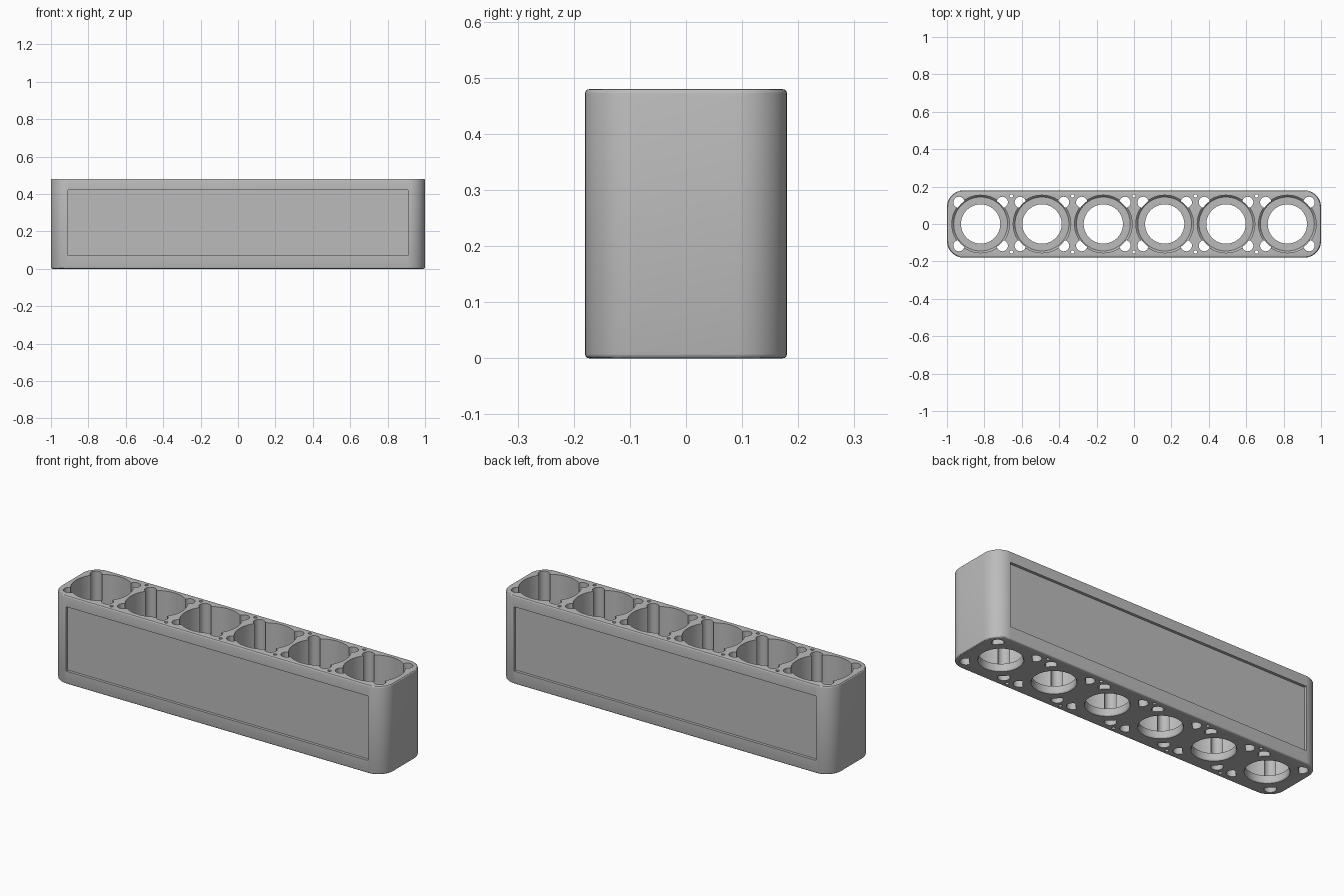
import bpy, bmesh, math

cube = bpy.data.objects.get("Cube")
if cube:
    bpy.data.objects.remove(cube, do_unlink=True)

LENGTH, DEPTH, HEIGHT = 2.0, 0.36, 0.48
PITCH, FLOOR = 0.328, 0.04
centres = [(i - 2.5) * PITCH for i in range(6)]

grey = bpy.data.materials.new("plain grey")
grey.use_nodes = True
colour = (0.5, 0.5, 0.5, 1)
grey.diffuse_color = colour
grey.node_tree.nodes["Principled BSDF"].inputs["Base Color"].default_value = colour


def make(name, bm):
    bmesh.ops.recalc_face_normals(bm, faces=bm.faces)
    mesh = bpy.data.meshes.new(name)
    bm.to_mesh(mesh)
    bm.free()
    obj = bpy.data.objects.new(name, mesh)
    bpy.context.collection.objects.link(obj)
    return obj


def add_box(bm, centre, size):
    verts = bmesh.ops.create_cube(bm, size=1)["verts"]
    bmesh.ops.scale(bm, vec=size, verts=verts)
    bmesh.ops.translate(bm, vec=centre, verts=verts)


def lathes(name, profile, places, sides):
    """Closed turned solid of (radius, z) points, repeated at each place."""
    bm = bmesh.new()
    for cx, cy in places:
        rings = []
        for r, z in profile:
            angles = [2 * math.pi * k / sides for k in range(sides)]
            rings.append([bm.verts.new((cx + r * math.cos(a), cy + r * math.sin(a), z))
                          for a in angles])
        for low, high in zip(rings, rings[1:]):
            for k in range(sides):
                n = (k + 1) % sides
                bm.faces.new((low[k], low[n], high[n], high[k]))
        bm.faces.new(rings[0][::-1])
        bm.faces.new(rings[-1])
    return make(name, bm)


def cut(target, cutter):
    """Subtract the cutter for good and throw it away."""
    mod = target.modifiers.new("cut", "BOOLEAN")
    mod.operation, mod.solver, mod.object = "DIFFERENCE", "EXACT", cutter
    graph = bpy.context.evaluated_depsgraph_get()
    mesh = bpy.data.meshes.new_from_object(target.evaluated_get(graph))
    target.modifiers.clear()
    target.data = mesh
    bpy.data.objects.remove(cutter, do_unlink=True)


# Block with round upright corners and softened top and bottom rims
bm = bmesh.new()
add_box(bm, (0, 0, HEIGHT / 2), (LENGTH, DEPTH, HEIGHT))
upright = [e for e in bm.edges if abs(e.verts[0].co.z - e.verts[1].co.z) > 0.1]
bmesh.ops.bevel(bm, geom=upright, offset=0.09, segments=12, profile=0.5, affect="EDGES")
rims = [e for e in bm.edges if abs(e.verts[0].co.z - e.verts[1].co.z) < 0.01]
bmesh.ops.bevel(bm, geom=rims, offset=0.008, segments=3, profile=0.5, affect="EDGES")
block = make("holder_block", bm)

# Shallow label panels on the front and back
bm = bmesh.new()
for side in (-1, 1):
    add_box(bm, (0, side * 0.215, 0.245), (1.82, 0.1, 0.35))
cut(block, make("panel_cutter", bm))

# Four corner channels around each pocket, kept clear of the floor ring
channel_places = [(x + sx * 0.116, sy * 0.116)
                  for x in centres for sx in (-1, 1) for sy in (-1, 1)]
channels = lathes("channel_cutter", [(0.03, -0.1), (0.03, 0.6)], channel_places, 24)
plugs = lathes("plug", [(0.15, -0.2), (0.15, FLOOR + 0.01)], [(x, 0) for x in centres], 64)
cut(channels, plugs)
cut(block, channels)

# Round pockets with a drain hole through the floor
pocket = [(0.109, -0.05), (0.109, 0), (0.105, 0.006), (0.105, FLOOR),
          (0.144, FLOOR), (0.154, FLOOR + 0.012), (0.154, 0.6)]
cut(block, lathes("pocket_cutter", pocket, [(x, 0) for x in centres], 64))

# Pin holes between the pockets
pins = [((i - 2) * PITCH, s * 0.15) for i in range(5) for s in (-1, 1)]
cut(block, lathes("pin_cutter", [(0.009, -0.1), (0.009, 0.6)], pins, 16))

block.data.materials.clear()
block.data.materials.append(grey)
for face in block.data.polygons:
    face.material_index = 0
bpy.ops.object.select_all(action="DESELECT")
block.select_set(True)
bpy.context.view_layer.objects.active = block
bpy.ops.object.shade_smooth_by_angle(angle=math.radians(30))
